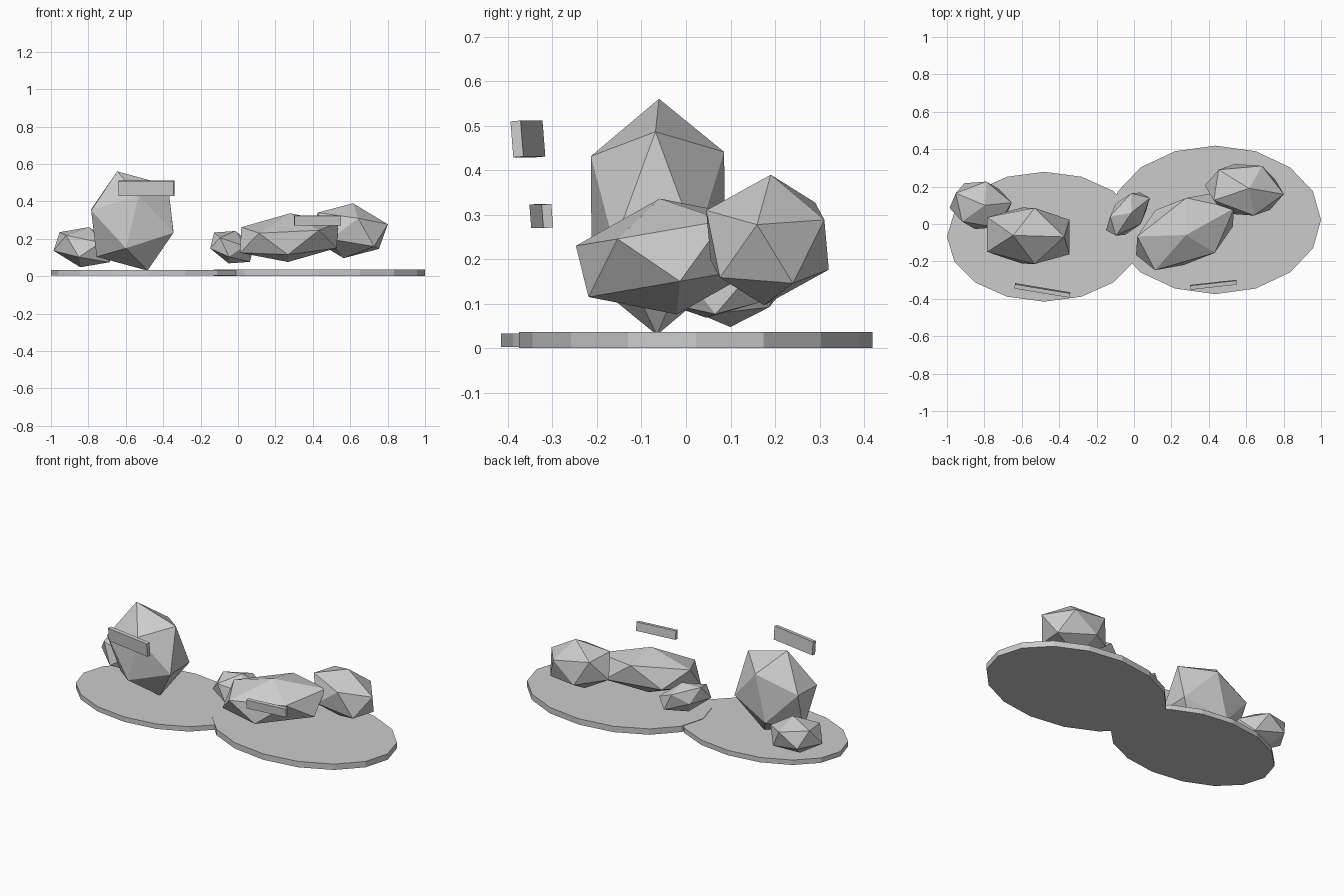
import bpy
import bmesh
import math
from mathutils import Matrix, Vector

cube = bpy.data.objects.get("Cube")
if cube:
    bpy.data.objects.remove(cube, do_unlink=True)

# Single stone grey
grey = bpy.data.materials.new("stone_grey")
grey.use_nodes = True
colour = (0.6, 0.6, 0.6, 1.0)
grey.diffuse_color = colour
for node in grey.node_tree.nodes:
    if node.type == 'BSDF_PRINCIPLED':
        node.inputs["Base Color"].default_value = colour

GOLD = (1 + math.sqrt(5)) / 2


def finish(name, bm):
    bmesh.ops.recalc_face_normals(bm, faces=bm.faces[:])
    mesh = bpy.data.meshes.new(name)
    bm.to_mesh(mesh)
    bm.free()
    mesh.materials.append(grey)
    obj = bpy.data.objects.new(name, mesh)
    bpy.context.scene.collection.objects.link(obj)
    return obj


def disc(name, x, y, rx, ry, bottom, top):
    """Flat sixteen-sided oval slab."""
    bm = bmesh.new()
    bmesh.ops.create_cone(bm, cap_ends=True, segments=16,
                          radius1=1, radius2=1, depth=1)
    bmesh.ops.scale(bm, vec=(rx, ry, top - bottom), verts=bm.verts)
    bmesh.ops.translate(bm, vec=(x, y, (top + bottom) / 2), verts=bm.verts)
    return finish(name, bm)


def rock(name, centre, ax, ay, az):
    """Icosahedron stretched along three axes."""
    bm = bmesh.new()
    ax, ay, az = Vector(ax), Vector(ay), Vector(az)
    for s in (-1, 1):
        for g in (-GOLD, GOLD):
            for offset in (s * ax + g * az, s * az + g * ay, s * ay + g * ax):
                bm.verts.new(Vector(centre) + offset)
    bmesh.ops.convex_hull(bm, input=bm.verts[:])
    return finish(name, bm)


def plate(name, centre, size, lean, yaw):
    """Thin bar leaning forward and turned about the vertical."""
    bm = bmesh.new()
    bmesh.ops.create_cube(bm, size=1)
    bmesh.ops.scale(bm, vec=size, verts=bm.verts)
    turn = Matrix.Rotation(yaw, 4, 'Z') @ Matrix.Rotation(lean, 4, 'X')
    bmesh.ops.transform(bm, matrix=Matrix.Translation(centre) @ turn,
                        verts=bm.verts)
    return finish(name, bm)


# Ground slabs
disc("left_ground_slab", 0.435, 0.022, 0.565, 0.397, 0, 0.036)
disc("right_ground_slab", -0.48, -0.068, 0.52, 0.347, 0.003, 0.033)

# Boulders on the right slab
rock("tall_boulder", (-0.565, -0.063, 0.295),
     (0.136, -0.004, -0.037), (0, 0.0925, 0.003), (0.034, -0.001, 0.141))
rock("small_back_boulder", (-0.82, 0.1, 0.155),
     (0.078, -0.032, 0.0135), (0.04, 0.066, -0.003), (-0.034, 0.02, 0.058))

# Boulders on the left slab
rock("small_middle_boulder", (-0.032, 0.053, 0.155),
     (0.057, 0.01, 0.004), (0.025, 0.07, 0), (-0.024, -0.002, 0.051))
rock("wide_boulder", (0.273, -0.04, 0.206),
     (0.083, 0.094, 0.053), (0.128, -0.027, -0.005), (-0.048, -0.07, 0.0476))
rock("round_boulder", (0.59, 0.183, 0.243),
     (-0.093, 0.0155, 0.056), (0.013, 0.082, -0.0065), (0.073, -0.005, 0.056))

# Floating bars in front
plate("right_bar", (-0.49, -0.355, 0.47), (0.3, 0.023, 0.081), 0.08, -0.165)
plate("left_bar", (0.425, -0.325, 0.297), (0.25, 0.022, 0.053), 0.08, 0.11)
